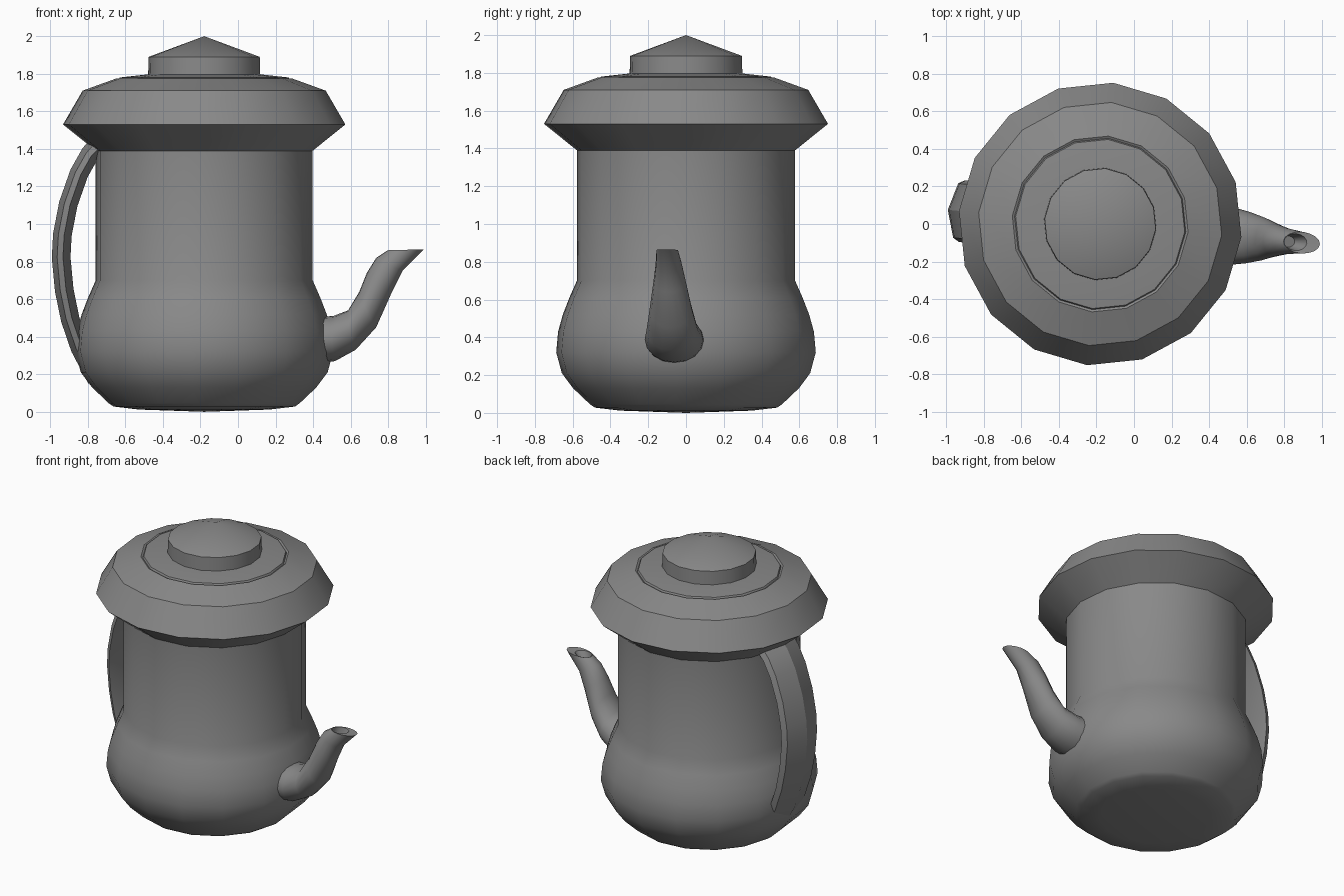
import bpy
import bmesh
from math import cos, sin, tau, radians
from mathutils import Vector

cube = bpy.data.objects.get("Cube")
if cube:
    bpy.data.objects.remove(cube, do_unlink=True)

AXIS = Vector((-0.18, 0, 0))   # vertical axis of the pot
TURN = radians(-5.3)           # the whole pot is turned slightly
SIDES = 16

grey = bpy.data.materials.new("grey metal")
grey.use_nodes = True
grey.diffuse_color = (0.25, 0.25, 0.25, 1)
grey.node_tree.nodes["Principled BSDF"].inputs["Base Color"].default_value = grey.diffuse_color


def loft(name, rings, angle=30):
    """Skin a list of closed rings; one-point rings close to a tip, open ends get caps."""
    bm = bmesh.new()
    rows = [[bm.verts.new(p) for p in ring] for ring in rings]
    for a, b in zip(rows, rows[1:]):
        n = max(len(a), len(b))
        for i in range(n):
            j = (i + 1) % n
            quad = [a[i % len(a)], a[j % len(a)], b[j % len(b)], b[i % len(b)]]
            bm.faces.new(list(dict.fromkeys(quad)))
    for row in (rows[0], rows[-1]):
        if len(row) > 2:
            bm.faces.new(row)
    bmesh.ops.recalc_face_normals(bm, faces=bm.faces)
    mesh = bpy.data.meshes.new(name)
    bm.to_mesh(mesh)
    bm.free()
    mesh.materials.append(grey)
    ob = bpy.data.objects.new(name, mesh)
    bpy.context.collection.objects.link(ob)
    ob.location = AXIS
    ob.rotation_euler.z = TURN
    bpy.ops.object.select_all(action='DESELECT')
    ob.select_set(True)
    bpy.context.view_layer.objects.active = ob
    bpy.ops.object.shade_smooth_by_angle(angle=radians(angle))
    return ob


def lathe(name, profile):
    rings = []
    for r, z in profile:
        n = SIDES if r else 1
        rings.append([(r * cos(tau * i / n), r * sin(tau * i / n), z) for i in range(n)])
    return loft(name, rings)


# Bellied body with a straight neck
lathe("body", [(0, 0), (0.35, 0.012), (0.485, 0.028), (0.51, 0.045), (0.6, 0.13),
               (0.66, 0.21), (0.69, 0.32), (0.68, 0.43), (0.655, 0.52),
               (0.62, 0.61), (0.58, 0.7), (0.58, 1.4), (0, 1.4)])

# Flared lid with a shallow groove
lathe("lid", [(0, 1.39), (0.58, 1.39), (0.755, 1.53), (0.65, 1.71), (0.47, 1.775),
              (0.458, 1.768), (0.452, 1.78), (0.3, 1.797), (0, 1.797)])

# Pointed knob
lathe("knob", [(0, 1.79), (0.3, 1.79), (0.297, 1.89), (0, 2)])

# Spout: each ring spans an upper and a lower point, with a half width
spout = [((0.54, 0.50), (0.56, 0.25), 0.155), ((0.69, 0.51), (0.70, 0.27), 0.155),
         ((0.77, 0.54), (0.81, 0.33), 0.137), ((0.83, 0.64), (0.92, 0.45), 0.113),
         ((0.87, 0.74), (1.005, 0.64), 0.087), ((0.92, 0.82), (1.06, 0.75), 0.07),
         ((0.98, 0.86), (1.175, 0.865), 0.057),
         ((0.985, 0.859), (1.105, 0.861), 0.045), ((0.97, 0.8), (1.04, 0.77), 0.03)]
rings = []
for (ux, uz), (lx, lz), width in spout:
    up, low = Vector((ux, 0, uz)), Vector((lx, 0, lz))
    mid, half = (up + low) / 2, (up - low) / 2
    rings.append([mid + half * cos(tau * i / SIDES) + Vector((0, width * sin(tau * i / SIDES), 0))
                  for i in range(SIDES)])
loft("spout", rings, 40)

# Handle: a ridged strap swept along a bow; points follow its outer ridge
bow = [(0.57, 1.49), (0.65, 1.405), (0.715, 1.29), (0.775, 1.12), (0.808, 0.95),
       (0.815, 0.82), (0.798, 0.64), (0.765, 0.48), (0.71, 0.32), (0.62, 0.15)]
path = [Vector((-r, 0, z)) for r, z in bow]
section = [(0, 0), (0.042, 0.145), (0.075, 0.165), (0.1, 0),
           (0.075, -0.165), (0.042, -0.145)]
rings = []
for i, p in enumerate(path):
    along = (path[min(i + 1, len(path) - 1)] - path[max(i - 1, 0)]).normalized()
    inward = Vector((0, 1, 0)).cross(along) * -1
    if inward.x < 0:
        inward = -inward
    rings.append([p + inward * d + Vector((0, w, 0)) for d, w in section])
loft("handle", rings, 25)
